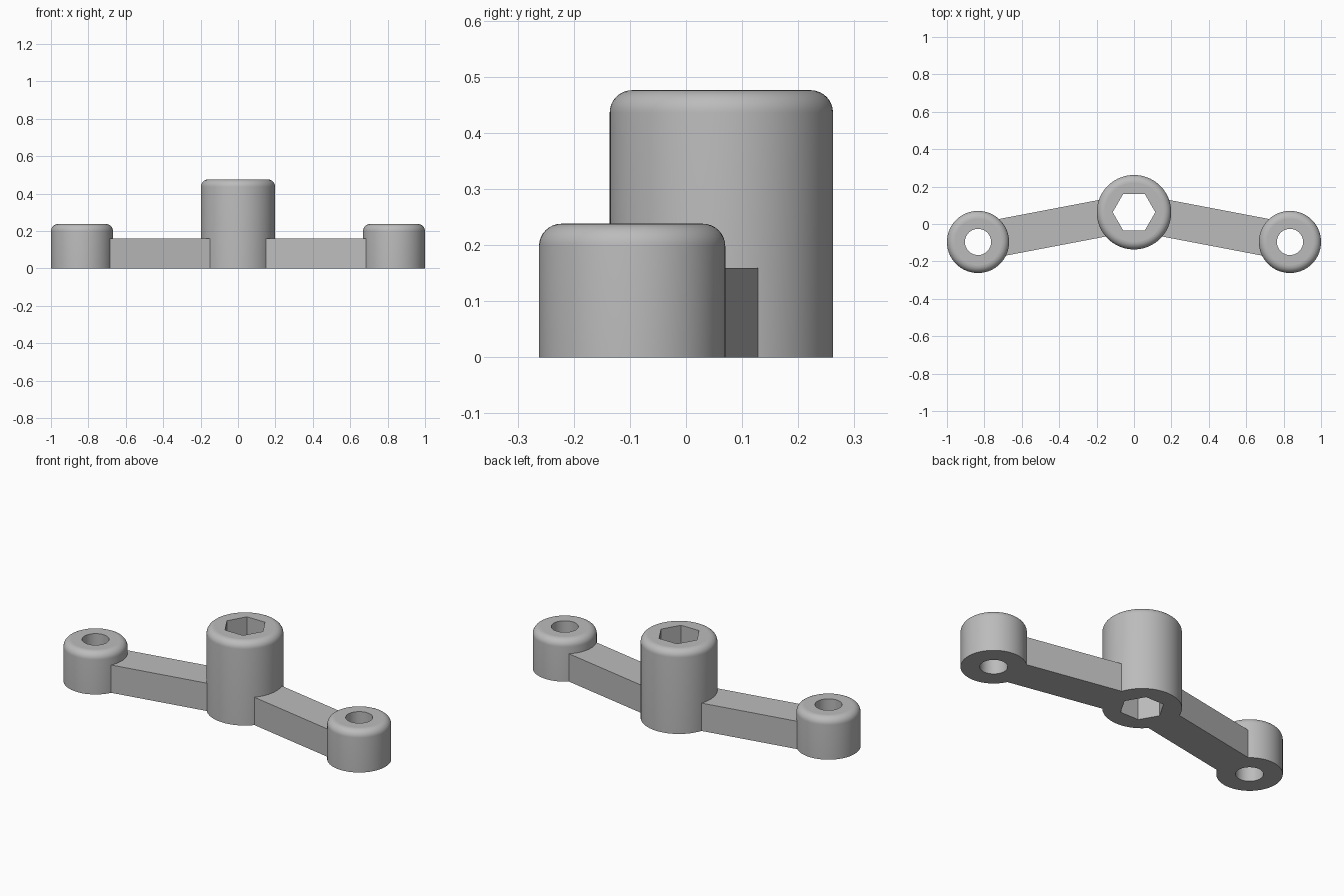
import bpy, bmesh, math
from mathutils import Matrix, Vector

default = bpy.data.objects.get("Cube")
if default:
    bpy.data.objects.remove(default, do_unlink=True)

grey = bpy.data.materials.new("plain_grey")
grey.use_nodes = True
COLOUR = (0.5, 0.5, 0.5, 1)
grey.diffuse_color = COLOUR
grey.node_tree.nodes["Principled BSDF"].inputs["Base Color"].default_value = COLOUR

HUB = Vector((0, 0.063, 0))
HUB_RADIUS, HUB_HEIGHT = 0.199, 0.476
END_X, END_Y = 0.834, -0.096
END_RADIUS, END_HEIGHT = 0.166, 0.238
ROUNDING = 0.04


def make_object(name, bm):
    mesh = bpy.data.meshes.new(name)
    bm.to_mesh(mesh)
    bm.free()
    mesh.materials.append(grey)
    ob = bpy.data.objects.new(name, mesh)
    bpy.context.collection.objects.link(ob)
    return ob


def cylinder(name, centre, radius, height, sides, base=0.0, rounding=0.0):
    bm = bmesh.new()
    bmesh.ops.create_cone(bm, cap_ends=True, segments=sides, radius1=radius,
                          radius2=radius, depth=height)
    # Turn one corner onto the x axis
    bm.verts.ensure_lookup_table()
    corner = bm.verts[0].co
    turn = Matrix.Rotation(-math.atan2(corner.y, corner.x), 4, 'Z')
    lift = Matrix.Translation(centre + Vector((0, 0, base + height / 2)))
    bmesh.ops.transform(bm, matrix=lift @ turn, verts=bm.verts)
    if rounding:
        rim = [e for e in bm.edges
               if all(v.co.z > base + height - 0.001 for v in e.verts)]
        bmesh.ops.bevel(bm, geom=rim, offset=rounding, offset_type='OFFSET',
                        segments=8, profile=0.5, affect='EDGES')
    return make_object(name, bm)


def boss(name, centre, radius, height, hole_radius, hole_sides):
    """Upright post with a rounded top rim and a hole right through it."""
    ob = cylinder(name, centre, radius, height, 96, rounding=ROUNDING)
    cutter = cylinder("hole_cutter", centre, hole_radius, height + 0.2,
                      hole_sides, base=-0.1)
    cutter.hide_render = True
    cut = ob.modifiers.new("hole", 'BOOLEAN')
    cut.operation = 'DIFFERENCE'
    cut.solver = 'EXACT'
    cut.object = cutter
    bpy.ops.object.select_all(action='DESELECT')
    bpy.context.view_layer.objects.active = ob
    ob.select_set(True)
    bpy.ops.object.modifier_apply(modifier=cut.name)
    bpy.data.objects.remove(cutter, do_unlink=True)
    bpy.ops.object.shade_smooth_by_angle(angle=math.radians(30))
    for face in ob.data.polygons:  # keep the end caps flat
        if abs(face.normal.z) > 0.999:
            face.use_smooth = False


def arm(name, start, end, width, height):
    """Straight bar whose ends are buried in the walls of both posts."""
    along = (end - start).normalized()
    side = Vector((-along.y, along.x, 0)) * width / 2
    a, b = start + along * 0.15, end - along * 0.11
    bm = bmesh.new()
    base = bm.faces.new([bm.verts.new(p)
                         for p in (a - side, b - side, b + side, a + side)])
    top = bmesh.ops.extrude_face_region(bm, geom=[base], use_keep_orig=True)
    bmesh.ops.translate(bm, vec=(0, 0, height),
                        verts=[g for g in top["geom"]
                               if isinstance(g, bmesh.types.BMVert)])
    bmesh.ops.recalc_face_normals(bm, faces=bm.faces)
    make_object(name, bm)


# Central post with hexagonal socket
boss("central_hub", HUB, HUB_RADIUS, HUB_HEIGHT, 0.114, 6)

# Swept arms and round-holed end posts
for label, sign in (("left", 1), ("right", -1)):
    end = Vector((sign * END_X, END_Y, 0))
    arm(label + "_arm", HUB, end, 0.199, 0.159)
    boss(label + "_end_post", end, END_RADIUS, END_HEIGHT, 0.07, 64)
